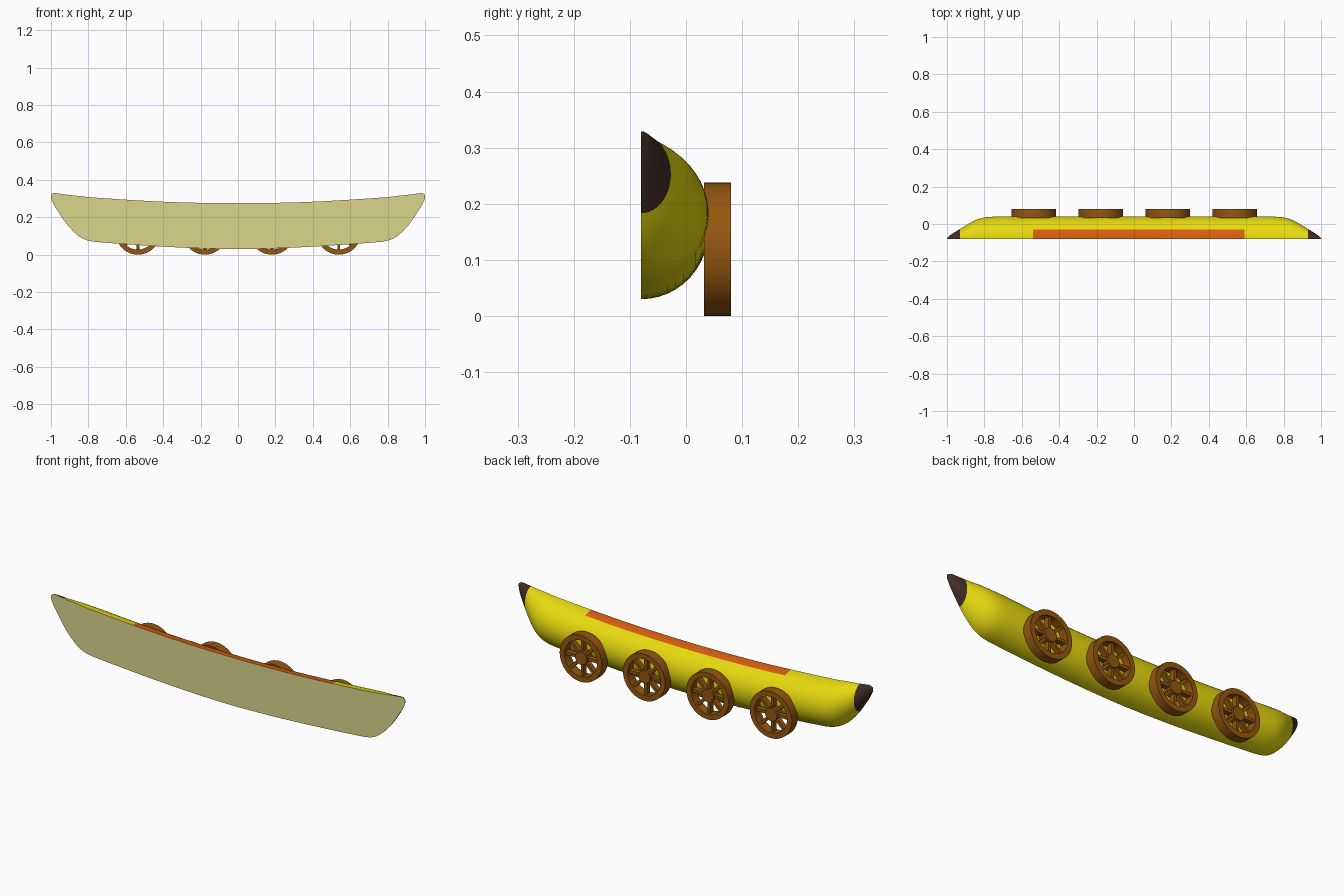
import bpy, bmesh, math
from mathutils import Matrix, Vector

if "Cube" in bpy.data.objects:
    bpy.data.objects.remove(bpy.data.objects["Cube"])


def material(name, srgb):
    lin = [c / 12.92 if c <= 0.04045 else ((c + 0.055) / 1.055) ** 2.4 for c in srgb]
    m = bpy.data.materials.new(name)
    m.diffuse_color = (*lin, 1)
    m.use_nodes = True
    m.node_tree.nodes["Principled BSDF"].inputs["Base Color"].default_value = m.diffuse_color
    return m


YELLOW = material("banana_yellow", (0.91, 0.86, 0.06))
CREAM = material("pale_cream", (0.86, 0.84, 0.55))
DARK = material("dark_tip", (0.25, 0.17, 0.14))
ORANGE = material("orange_stripe", (0.85, 0.37, 0.06))
BROWN = material("wood_brown", (0.58, 0.34, 0.06))

FLAT_Y = -0.08
# |x|, top z, bottom z, depth of the half body
PROFILE = [(0, .275, .03, .12), (.2, .277, .034, .12), (.4, .283, .043, .12),
           (.6, .294, .056, .12), (.72, .302, .065, .12), (.8, .308, .075, .115),
           (.85, .314, .098, .100), (.9, .319, .145, .072), (.93, .323, .183, .053),
           (.96, .327, .228, .035), (.985, .329, .268, .018), (1, .320, .300, .003)]


def sample(x):
    """Smooth (Hermite) lookup in the profile."""
    x = min(abs(x), 1)
    n = len(PROFILE)
    i = max(k for k in range(n - 1) if PROFILE[k][0] <= x)
    p, q = PROFILE[i], PROFILE[i + 1]
    a = PROFILE[i - 1] if i else (-q[0], *q[1:])
    b = PROFILE[min(i + 2, n - 1)]
    h = q[0] - p[0]
    t = (x - p[0]) / h
    out = []
    for k in (1, 2, 3):
        m0 = (q[k] - a[k]) / (q[0] - a[0]) * h
        m1 = (b[k] - p[k]) / (b[0] - p[0]) * h
        out.append((2*t**3 - 3*t*t + 1) * p[k] + (t**3 - 2*t*t + t) * m0
                   + (3*t*t - 2*t**3) * q[k] + (t**3 - t*t) * m1)
    out[2] = min(out[2], 0.12)
    return out


def finish(bm, name, mats):
    bmesh.ops.recalc_face_normals(bm, faces=bm.faces)
    mesh = bpy.data.meshes.new(name)
    bm.to_mesh(mesh)
    bm.free()
    for m in mats:
        mesh.materials.append(m)
    return mesh


def add_object(name, mesh, loc=(0, 0, 0)):
    ob = bpy.data.objects.new(name, mesh)
    ob.location = loc
    bpy.context.collection.objects.link(ob)
    bpy.ops.object.select_all(action='DESELECT')
    ob.select_set(True)
    bpy.context.view_layer.objects.active = ob
    bpy.ops.object.shade_smooth_by_angle(angle=math.radians(35))
    return ob


# Half body: half-ellipse sections along x, flat cap on the front
stations = {round(s * x, 4) for s in (-1, 1) for x in
            [i * 0.06 for i in range(12)] + [0.72 + i * 0.015 for i in range(19)]
            + [.93, .985, .995, 1]} | {-0.54, 0.59}
stations = sorted(stations)
stripe_angle = math.asin(0.05 / 0.12)
angles = [stripe_angle * i / 4 for i in range(4)]
angles += [stripe_angle + (math.pi - stripe_angle) * i / 20 for i in range(21)]
bm = bmesh.new()
rings = []
for x in stations:
    top, bot, d = sample(x)
    mid, half = (top + bot) / 2, (top - bot) / 2
    rings.append([bm.verts.new((x, FLAT_Y + d * math.sin(a), mid + half * math.cos(a)))
                  for a in angles])
for r, s in zip(rings, rings[1:]):
    for j in range(len(angles) - 1):
        f = bm.faces.new((r[j], s[j], s[j + 1], r[j + 1]))
        c = f.calc_center_median()
        if abs(c.x) > 0.93:
            f.material_index = 2
        elif -0.54 < c.x < 0.59 and j < 4:
            f.material_index = 3
    bm.faces.new((r[0], r[-1], s[-1], s[0])).material_index = 1
for r in (rings[0], rings[-1]):
    bm.faces.new(r).material_index = 2
add_object("banana_body", finish(bm, "banana_body", [YELLOW, CREAM, DARK, ORANGE]))


# Spoked wheel: rim, hub and eight spokes, axis along y
def ring_part(bm, inner, outer, width, seg=48):
    prof = [(inner, -width / 2), (outer, -width / 2), (outer, width / 2), (inner, width / 2)]
    loops = [[bm.verts.new((r * math.cos(2 * math.pi * i / seg), y,
                            r * math.sin(2 * math.pi * i / seg))) for i in range(seg)]
             for r, y in prof]
    for k in range(4):
        a, b = loops[k], loops[(k + 1) % 4]
        for i in range(seg):
            n = (i + 1) % seg
            bm.faces.new((a[i], a[n], b[n], b[i]))


bm = bmesh.new()
ring_part(bm, 0.092, 0.119, 0.048)
bmesh.ops.create_cone(bm, cap_ends=True, segments=32, radius1=0.033, radius2=0.033,
                      depth=0.044, matrix=Matrix.Rotation(math.pi / 2, 4, 'X'))
for i in range(8):
    m = (Matrix.Rotation(i * math.pi / 4, 4, 'Y') @ Matrix.Translation(Vector((0.061, 0, 0)))
         @ Matrix.Diagonal((0.072, 0.026, 0.015, 1)))
    bmesh.ops.create_cube(bm, size=1, matrix=m)
wheel = finish(bm, "wheel", [BROWN])
for i in range(4):
    add_object(f"wheel_{i + 1}", wheel, (-0.535 + i * 0.358, 0.056, 0.119))
